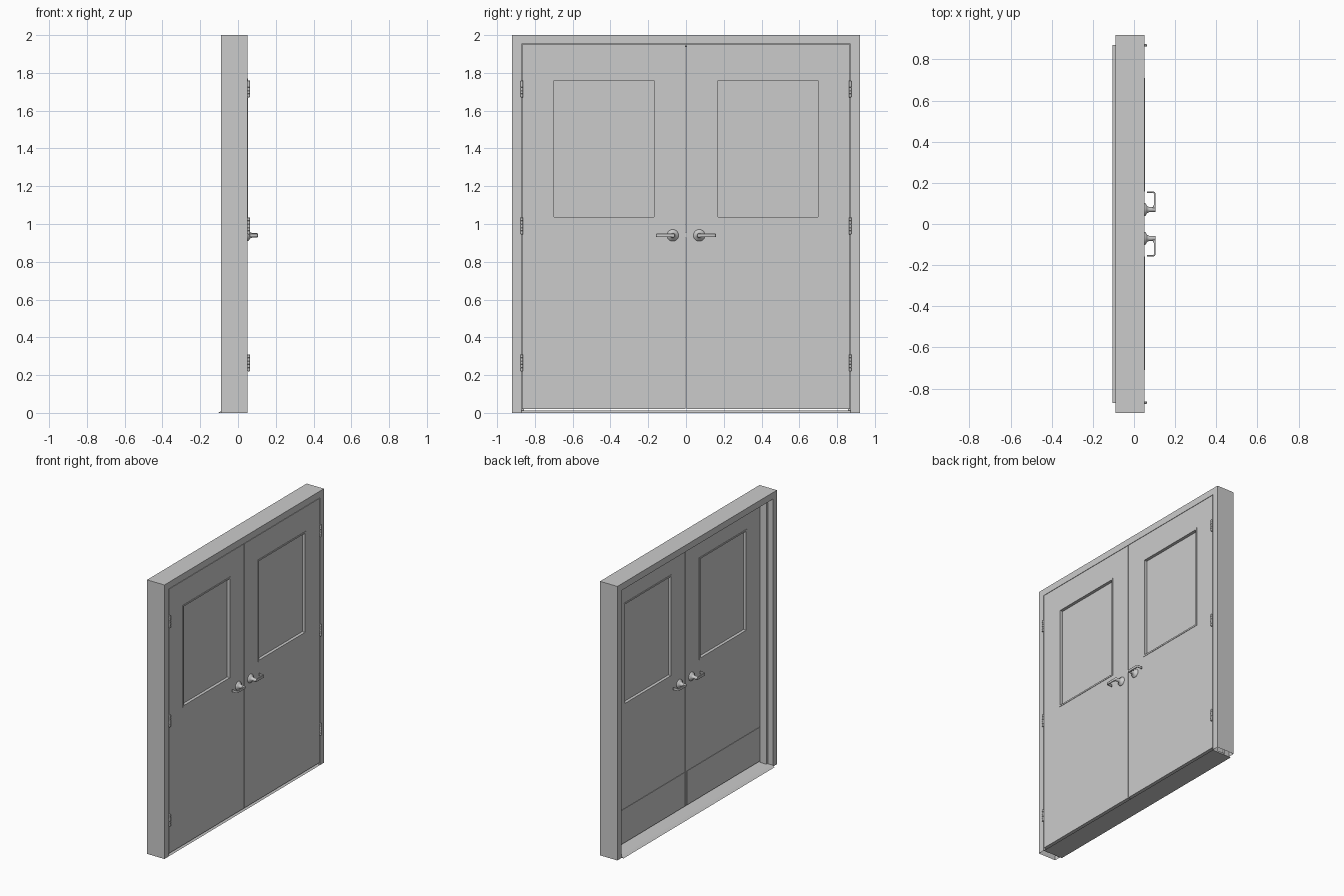
import bpy, bmesh, math

if "Cube" in bpy.data.objects:
    bpy.data.objects.remove(bpy.data.objects["Cube"])

XM = 0.028                       # mid-plane of the door leaves
DOOR_X = (0.006, 0.05)


def make(name, verts, faces, bevel=0, smooth=False):
    me = bpy.data.meshes.new(name)
    bm = bmesh.new()
    vs = [bm.verts.new(v) for v in verts]
    for f in faces:
        bm.faces.new([vs[i] for i in f])
    bmesh.ops.recalc_face_normals(bm, faces=bm.faces)
    bm.to_mesh(me)
    bm.free()
    ob = bpy.data.objects.new(name, me)
    bpy.context.collection.objects.link(ob)
    if bevel:
        m = ob.modifiers.new("bevel", 'BEVEL')
        m.width, m.segments = bevel, 2
    if smooth:
        bpy.ops.object.select_all(action='DESELECT')
        bpy.context.view_layer.objects.active = ob
        ob.select_set(True)
        bpy.ops.object.shade_smooth_by_angle(angle=math.radians(35))
    return ob


def skin(rows, closed_rows=False, caps=True):
    """Join equal closed loops of points into a tube."""
    n, m = len(rows[0]), len(rows)
    verts = [p for r in rows for p in r]
    faces = []
    for i in range(m if closed_rows else m - 1):
        a, b = i * n, ((i + 1) % m) * n
        faces += [(a + j, a + (j + 1) % n, b + (j + 1) % n, b + j) for j in range(n)]
    if caps and not closed_rows:
        faces += [tuple(range(n)), tuple(range((m - 1) * n, m * n))]
    return verts, faces


def rect(x, r):
    y0, y1, z0, z1 = r
    return [(x, y0, z0), (x, y1, z0), (x, y1, z1), (x, y0, z1)]


def box(name, x, r, **kw):
    return make(name, *skin([rect(x[0], r), rect(x[1], r)]), **kw)


def ring(name, x, outer, inner):
    """Rectangular plate with a rectangular opening."""
    rows = [rect(x[0], outer), rect(x[1], outer), rect(x[1], inner), rect(x[0], inner)]
    return make(name, *skin(rows, closed_rows=True))


def side(s, y0, y1, z0, z1):
    return (min(s * y0, s * y1), max(s * y0, s * y1), z0, z1)


def lathe(name, profile, axis_point, axis, segs=32):
    """Revolve (radius, position) pairs about the x or z axis."""
    ax, ay, az = axis_point
    rows = []
    for r, p in profile:
        row = []
        for k in range(segs):
            a = 2 * math.pi * k / segs
            c, d = r * math.cos(a), r * math.sin(a)
            row.append((p, ay + c, az + d) if axis == 'x' else (ax + c, ay + d, az + p))
        rows.append(row)
    return make(name, *skin(rows), smooth=True)


# Hollow frame: rebated section swept around both jambs and the head
section = [(-.09, 0), (.05, 0), (.05, .048), (.005, .048),
           (.005, .062), (-.05, .062), (-.05, .048), (-.09, .048)]
rows = [[(x, -.92 + d, 0) for x, d in section],
        [(x, -.92 + d, 2 - d) for x, d in section],
        [(x, .92 - d, 2 - d) for x, d in section],
        [(x, .92 - d, 0) for x, d in section]]
make("door_frame", *skin(rows, caps=False))

# Threshold with sloped edges
sill = [(-.105, 0), (-.085, .012), (.035, .012), (.05, 0)]
make("threshold", *skin([[(x, y, z) for x, z in sill] for y in (-.87, .87)]))

for s, tag in ((1, "right"), (-1, "left")):
    # Leaf with window opening, glazing trim and glass
    ring("door_leaf_" + tag, DOOR_X, side(s, .002, .867, .02, 1.949),
         side(s, .163, .704, 1.031, 1.766))
    ring("window_trim_" + tag, (.003, .053), side(s, .158, .709, 1.026, 1.771),
         side(s, .169, .698, 1.037, 1.76))
    box("window_glass_" + tag, (XM - .003, XM + .003), side(s, .165, .702, 1.033, 1.764))

    # Kick plate on the back
    box("kick_plate_" + tag, (.003, .0065), side(s, .016, .853, .022, .27))

    # Hinges: leaf in the gap and knuckles with grooves between them
    for i, z in enumerate((.265, .99, 1.715)):
        box(f"hinge_leaf_{tag}_{i}", (.01, .055), side(s, .866, .8725, z - .043, z + .043))
        prof = [(.004, -.045)]
        for k in range(5):
            a = -.0435 + k * .0174
            prof += [(.0055, a), (.007, a + .0012), (.007, a + .0162), (.0055, a + .0174)]
        prof.append((.004, .045))
        lathe(f"hinge_knuckle_{tag}_{i}", prof, (.057, s * .869, z), 'z', 16)

    # Lever handles on both faces
    for front, face in ((1, "front"), (-1, "back")):
        def fx(x):
            return x if front > 0 else 2 * XM - x
        prof = [(.031, .048), (.031, .053), (.028, .058), (.018, .063),
                (.014, .07), (.012, .076), (.012, .101), (.010, .104)]
        lathe(f"handle_rose_{tag}_{face}", [(r, fx(x)) for r, x in prof],
              (0, s * .07, .94), 'x')
        outline = [(.105, .062), (.105, .148), (.102, .155), (.096, .158), (.062, .158),
                   (.062, .151), (.093, .151), (.097, .147), (.097, .095), (.09, .08), (.09, .062)]
        make(f"handle_lever_{tag}_{face}",
             *skin([[(fx(x), s * y, z) for x, y in outline] for z in (.931, .949)]),
             bevel=.002, smooth=True)

# Latch bolt and top bolt bridging the meeting edge
box("latch_bolt", (.015, .044), (-.004, .004, .925, .955))
box("top_bolt", (.02, .036), (-.006, .006, 1.94, 1.955))
